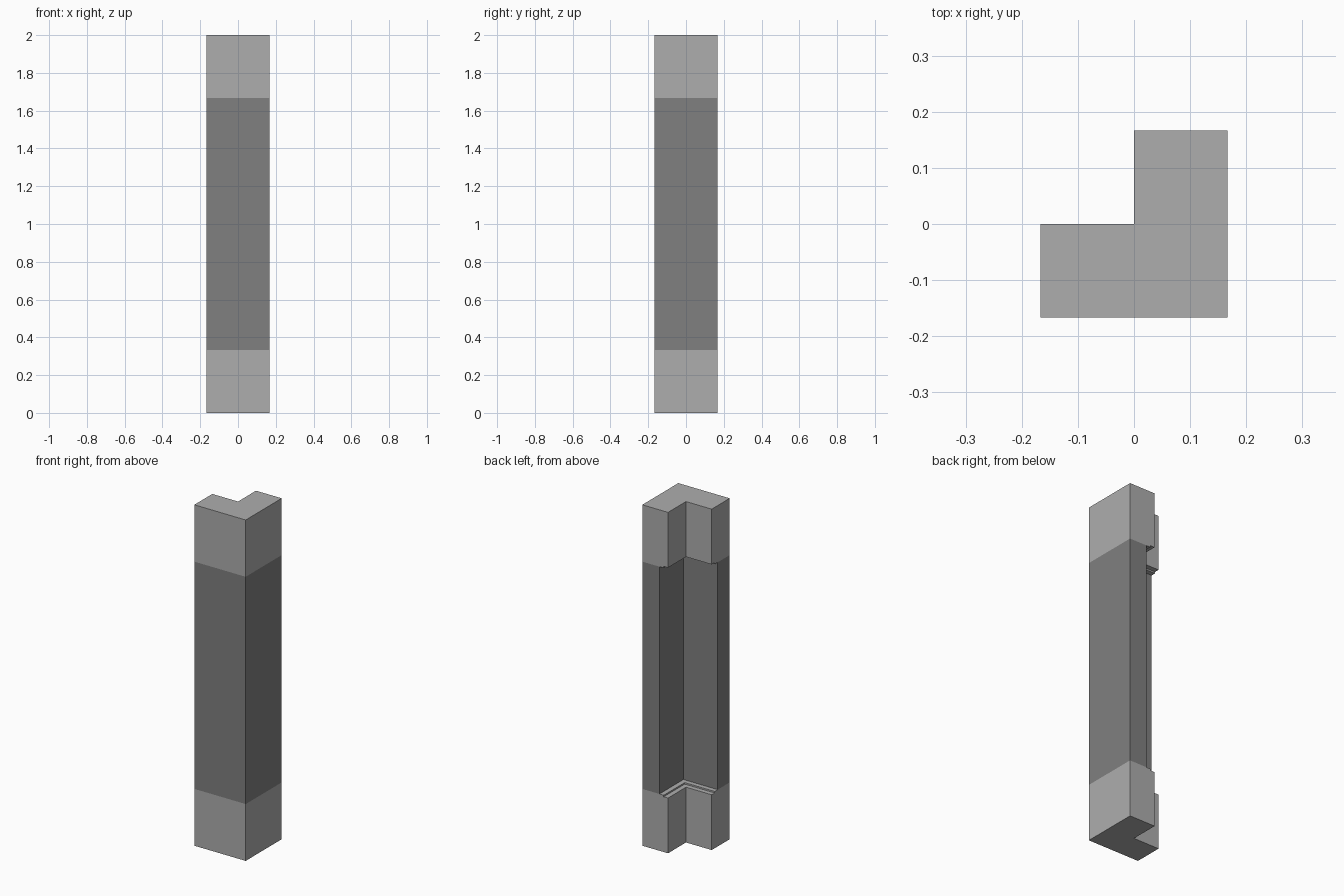
import bpy, bmesh

if "Cube" in bpy.data.objects:
    bpy.data.objects.remove(bpy.data.objects["Cube"])

H = 1 / 6      # half width of the footprint
T = 1 / 18     # how far the shaft steps back from the inner corner
LIP = 0.009    # height of the small step on each ledge


def grey(name, v):
    m = bpy.data.materials.new(name)
    m.diffuse_color = (v, v, v, 1)
    m.use_nodes = True
    m.node_tree.nodes["Principled BSDF"].inputs["Base Color"].default_value = m.diffuse_color
    return m


def l_prism(name, inset, z0, z1, mat):
    # L-shaped profile with its notch at -x, +y, extruded upwards
    a = inset
    pts = [(-H, -H), (H, -H), (H, H), (a, H), (a, -a), (-H, -a)]
    bm = bmesh.new()
    face = bm.faces.new([bm.verts.new((x, y, z0)) for x, y in pts])
    ext = bmesh.ops.extrude_face_region(bm, geom=[face])
    top = [g for g in ext["geom"] if isinstance(g, bmesh.types.BMVert)]
    bmesh.ops.translate(bm, verts=top, vec=(0, 0, z1 - z0))
    bmesh.ops.recalc_face_normals(bm, faces=bm.faces)
    me = bpy.data.meshes.new(name)
    bm.to_mesh(me)
    bm.free()
    ob = bpy.data.objects.new(name, me)
    bpy.context.collection.objects.link(ob)
    me.materials.append(mat)
    return ob


light = grey("light_grey", 0.42)
dark = grey("dark_grey", 0.216)

# Base and capital blocks, each with a small stepped lip towards the shaft
l_prism("base_block", 0, 0, 1 / 3 - LIP, light)
l_prism("base_lip", T / 2, 1 / 3 - LIP, 1 / 3, light)
l_prism("capital_lip", T / 2, 5 / 3, 5 / 3 + LIP, light)
l_prism("capital_block", 0, 5 / 3 + LIP, 2, light)

# Thinner corner shaft between them
l_prism("corner_shaft", T, 1 / 3, 5 / 3, dark)
